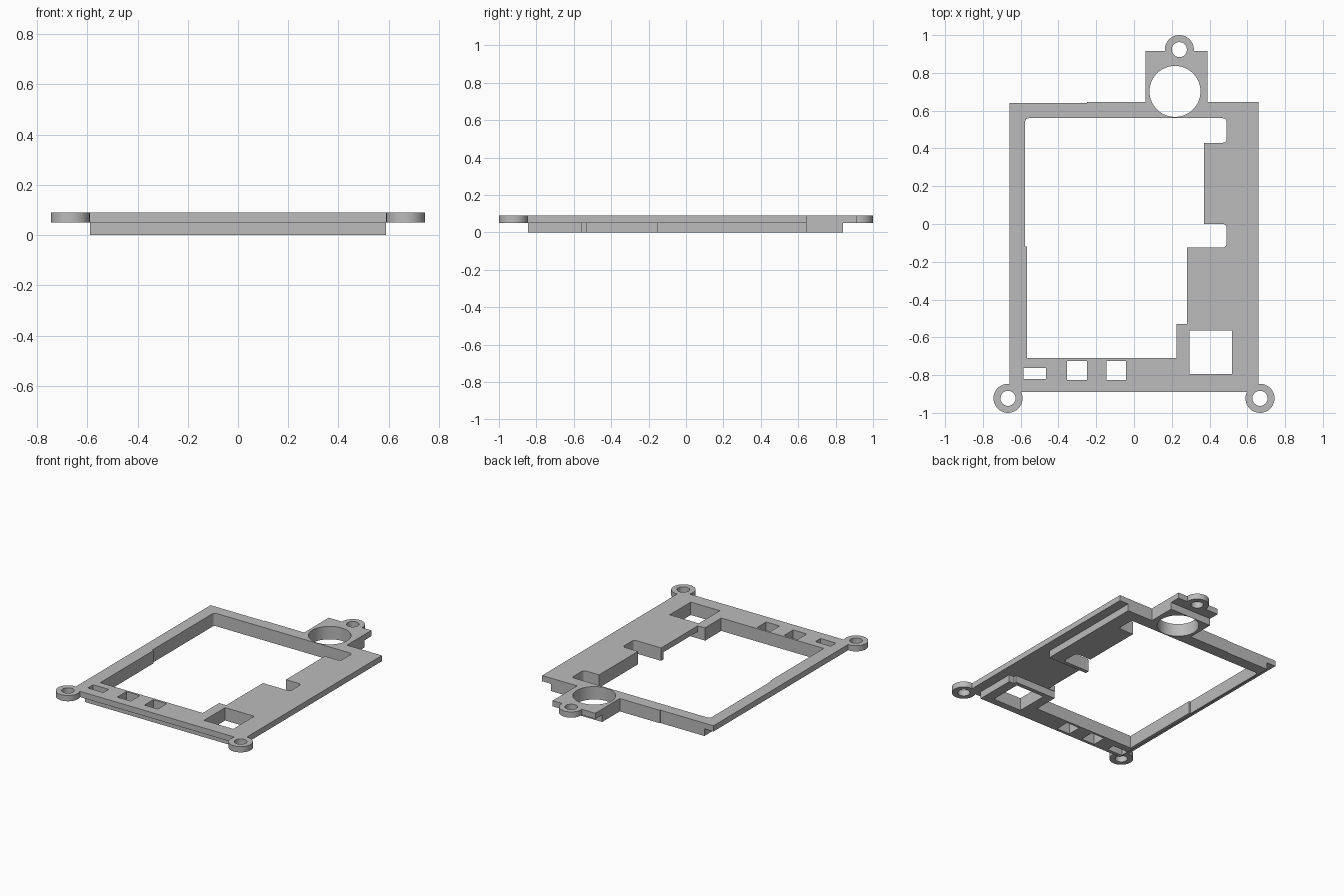
import bpy, bmesh
from math import cos, sin, radians

cube = bpy.data.objects.get("Cube")
if cube:
    bpy.data.objects.remove(cube, do_unlink=True)

TOP, LEDGE = 0.09, 0.05

grey = bpy.data.materials.new("plain grey")
grey.use_nodes = True
colour = (0.5, 0.5, 0.5, 1)
grey.diffuse_color = colour
for node in grey.node_tree.nodes:
    if node.type == 'BSDF_PRINCIPLED':
        node.inputs["Base Color"].default_value = colour


def arc(cx, cy, r, a0, a1, n=32):
    """Points along a circular arc, angles in degrees."""
    angles = [radians(a0 + (a1 - a0) * i / n) for i in range(n + 1)]
    return [(cx + r * cos(a), cy + r * sin(a)) for a in angles]


def circle(cx, cy, r, n=48):
    return arc(cx, cy, r, 0, 360, n)[:-1]


def rect(x0, x1, y0, y1):
    return [(x0, y0), (x1, y0), (x1, y1), (x0, y1)]


def prism(name, points, z0, z1):
    """Extrude a counter-clockwise outline from z0 to z1."""
    bm = bmesh.new()
    face = bm.faces.new([bm.verts.new((x, y, z0)) for x, y in points])
    new = bmesh.ops.extrude_face_region(bm, geom=[face])["geom"]
    verts = [v for v in new if isinstance(v, bmesh.types.BMVert)]
    bmesh.ops.translate(bm, verts=verts, vec=(0, 0, z1 - z0))
    bmesh.ops.recalc_face_normals(bm, faces=bm.faces)
    mesh = bpy.data.meshes.new(name)
    bm.to_mesh(mesh)
    bm.free()
    mesh.materials.append(grey)
    obj = bpy.data.objects.new(name, mesh)
    bpy.context.scene.collection.objects.link(obj)
    return obj


# Outer outline: frame, two corner lugs and the rear tab with its lug
outline = (
    arc(-0.667, -0.923, 0.077, 84.8, 385.4)
    + arc(0.667, -0.923, 0.077, 154.6, 455.2)
    + [(0.66, 0.645), (0.39, 0.645), (0.39, 0.915)]
    + arc(0.24, 0.923, 0.077, -6, 186)
    + [(0.06, 0.915), (0.06, 0.645), (-0.25, 0.645), (-0.25, 0.64), (-0.66, 0.64)]
)
frame = prism("frame", outline, 0, TOP)

# Main opening with two rounded notches on the left side
R = 0.02
opening = (
    [(-0.567, -0.71), (0.225, -0.71), (0.225, -0.529), (0.28, -0.529), (0.28, -0.125)]
    + arc(0.49 - R, -0.125 + R, R, -90, 0, 6)
    + arc(0.49 - R, -R, R, 0, 90, 6)
    + [(0.37, 0), (0.37, 0.43)]
    + arc(0.49 - R, 0.43 + R, R, -90, 0, 6)
    + arc(0.49 - R, 0.56 - R, R, 0, 90, 6)
    + arc(-0.577 + R, 0.56 - R, R, 90, 180, 6)
    + [(-0.577, -0.12), (-0.567, -0.12)]
)

# Openings through the full thickness
through = [
    opening,
    circle(0.217, 0.702, 0.135, 64),
    circle(0.24, 0.923, 0.04),
    circle(-0.667, -0.923, 0.04),
    circle(0.667, -0.923, 0.04),
    rect(0.295, 0.52, -0.795, -0.563),
    rect(-0.585, -0.465, -0.82, -0.762),
    rect(-0.355, -0.25, -0.825, -0.725),
    rect(-0.145, -0.042, -0.825, -0.725),
]

# Undercuts that leave only the thin upper plate
undercuts = [
    rect(-2, -0.59, -2, 2),
    rect(0.59, 2, -2, 2),
    rect(-2, 2, -2, -0.845),
    rect(-2, 2, 0.839, 2),
    rect(0.1, 2, -0.533, -0.152),
    rect(0.55, 2, -0.556, -0.4),
]

cutters = [prism("opening_cutter", p, -0.2, 0.3) for p in through]
cutters += [prism("undercut_cutter", p, -0.2, LEDGE) for p in undercuts]
for cutter in cutters:
    cutter.hide_render = True
    mod = frame.modifiers.new("cut", 'BOOLEAN')
    mod.operation = 'DIFFERENCE'
    mod.solver = 'EXACT'
    mod.object = cutter

# Bake the cuts, then drop the cutters
bpy.context.view_layer.update()
graph = bpy.context.evaluated_depsgraph_get()
baked = bpy.data.meshes.new_from_object(frame.evaluated_get(graph))
frame.modifiers.clear()
frame.data = baked
for cutter in cutters:
    bpy.data.objects.remove(cutter, do_unlink=True)

# Smooth the round walls, keep the edges crisp
bpy.ops.object.select_all(action='DESELECT')
frame.select_set(True)
bpy.context.view_layer.objects.active = frame
bpy.ops.object.shade_smooth_by_angle(angle=radians(30))
